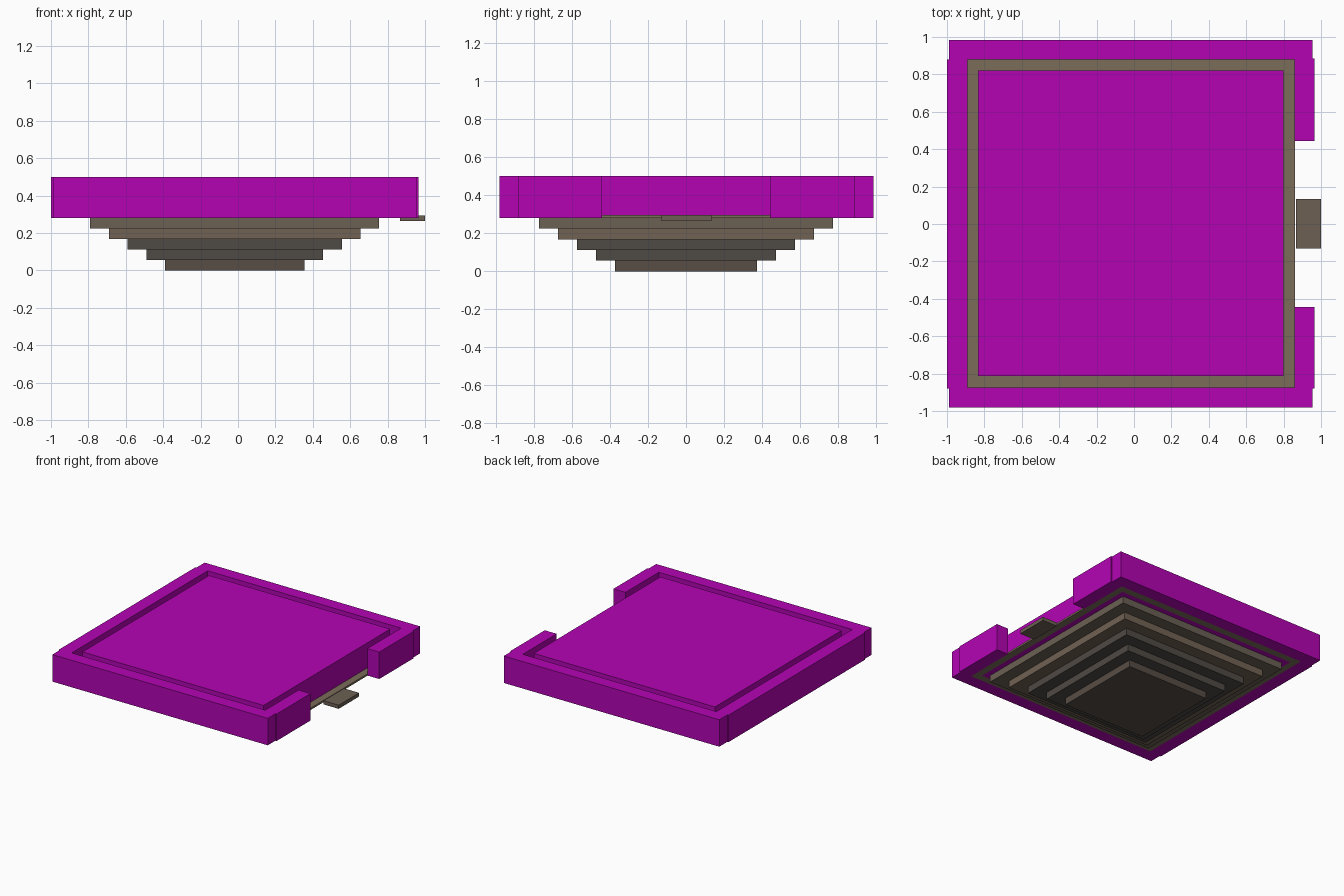
import bpy

if "Cube" in bpy.data.objects:
    bpy.data.objects.remove(bpy.data.objects["Cube"])


def material(name, rgb):
    # Colour given as 0-255 display values, stored as linear
    mat = bpy.data.materials.new(name)
    mat.diffuse_color = [(c / 255) ** 2.2 for c in rgb] + [1.0]
    mat.use_nodes = True
    mat.node_tree.nodes["Principled BSDF"].inputs["Base Color"].default_value = mat.diffuse_color
    return mat


def box(name, x0, x1, y0, y1, z0, z1, mat):
    bpy.ops.mesh.primitive_cube_add(
        size=1, location=((x0 + x1) / 2, (y0 + y1) / 2, (z0 + z1) / 2))
    ob = bpy.context.object
    ob.name = name
    ob.scale = (x1 - x0, y1 - y0, z1 - z0)
    bpy.ops.object.transform_apply(location=False, rotation=False, scale=True)
    ob.data.materials.append(mat)
    return ob


purple = material("purple", (178, 12, 178))
stone = material("stone", (122, 108, 90))
pad_stone = material("pad_stone", (108, 96, 84))
step_mats = [material(f"step_stone_{i}", c) for i, c in enumerate(
    [(106, 96, 84), (112, 98, 84), (80, 75, 70), (80, 75, 70), (88, 78, 70)])]

BASE, TOP = 0.28, 0.5

# Outer walls, with an opening on the right side
box("left_wall", -1.0, -0.89, -0.88, 0.88, BASE, TOP, purple)
box("back_wall", -0.99, 0.955, 0.88, 0.985, BASE, TOP, purple)
box("front_wall", -0.99, 0.955, -0.98, -0.873, BASE, TOP, purple)
box("right_wall_back", 0.857, 0.965, 0.443, 0.885, BASE, TOP, purple)
box("right_wall_front", 0.857, 0.965, -0.88, -0.443, BASE, TOP, purple)

# Central block filling the basin
box("basin_block", -0.835, 0.80, -0.813, 0.82, BASE, TOP, purple)

# Stone ledge in the gap between block and walls
LZ = (BASE, 0.295)
box("ledge_left", -0.89, -0.835, -0.873, 0.88, *LZ, stone)
box("ledge_right", 0.80, 0.86, -0.873, 0.88, *LZ, stone)
box("ledge_back", -0.835, 0.80, 0.82, 0.88, *LZ, stone)
box("ledge_front", -0.835, 0.80, -0.873, -0.813, *LZ, stone)

# Entrance pad
box("entrance_pad", 0.865, 1.0, -0.13, 0.133, 0.265, 0.295, pad_stone)

# Stepped underside, each tier smaller than the one above
for i, mat in enumerate(step_mats):
    d = 0.1 * i
    z1 = BASE - 0.056 * i
    box(f"step_{i + 1}", -0.79 + d, 0.755 - d, -0.773 + d, 0.773 - d,
        max(z1 - 0.056, 0.0), z1, mat)
